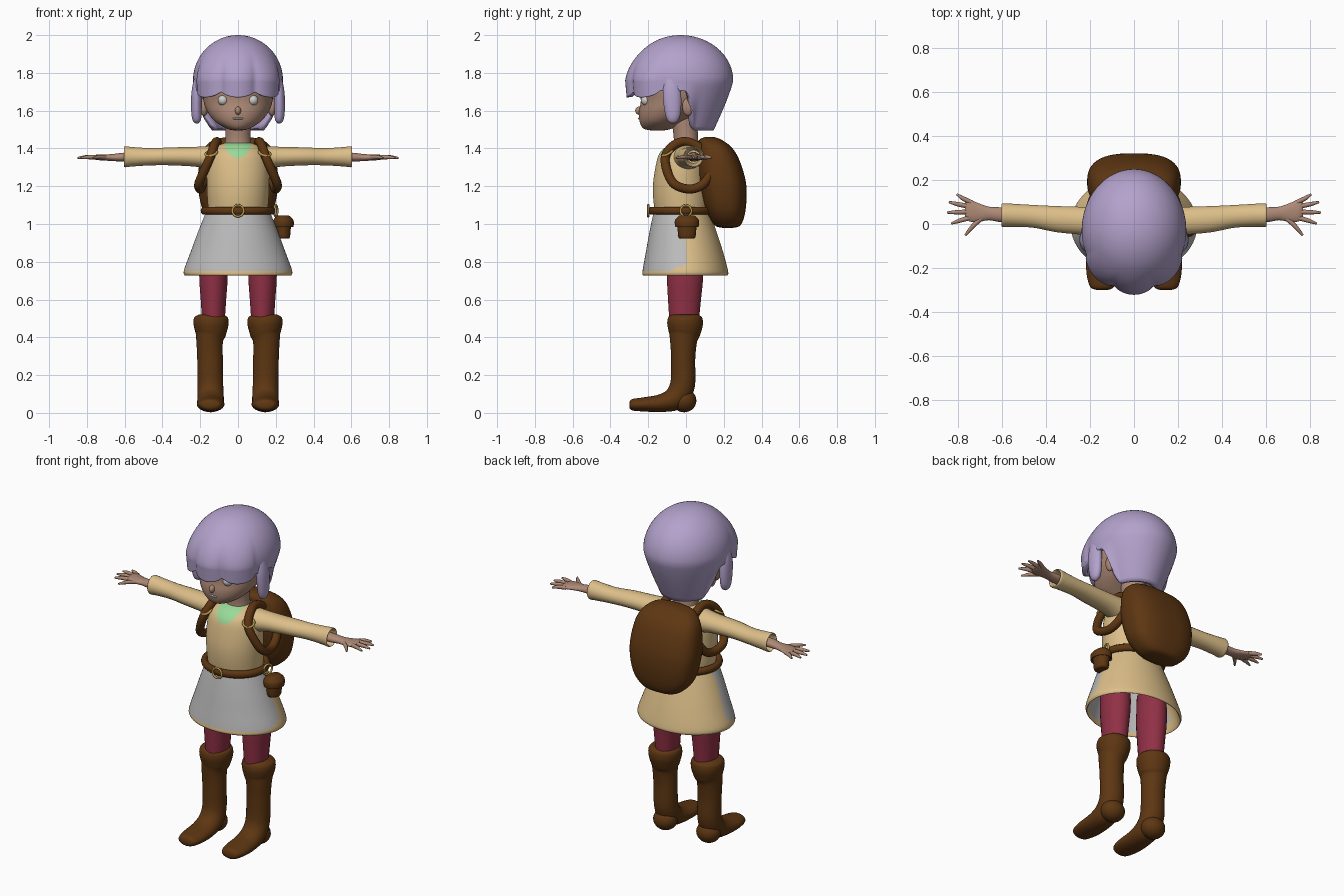
import bpy, bmesh, math
from mathutils import Vector

if "Cube" in bpy.data.objects:
    bpy.data.objects.remove(bpy.data.objects["Cube"])


def material(name, *rgb):
    m = bpy.data.materials.new(name)
    m.use_nodes = True
    m.diffuse_color = (*rgb, 1)
    m.node_tree.nodes["Principled BSDF"].inputs["Base Color"].default_value = (*rgb, 1)
    return m


SKIN = material("skin", .42, .25, .18)
LILAC = material("lilac hair", .45, .36, .6)
TAN = material("tan cloth", .72, .52, .25)
GREY = material("pale grey cloth", .5, .5, .5)
GREEN = material("green cloth", .32, .7, .32)
BROWN = material("brown leather", .11, .037, .006)
RED = material("red cloth", .28, .03, .06)
GOLD = material("gold metal", .5, .32, .07)
WHITE = material("eye white", .6, .6, .6)
X, Y, Z = Vector((1, 0, 0)), Vector((0, 1, 0)), Vector((0, 0, 1))
made = []


def finish(name, bm, mat, mat2=None, rule=None):
    bmesh.ops.recalc_face_normals(bm, faces=bm.faces)
    for f in bm.faces:
        f.smooth = True
        if rule and rule(f.calc_center_median()):
            f.material_index = 1
    me = bpy.data.meshes.new(name)
    bm.to_mesh(me)
    bm.free()
    for m in (mat, mat2):
        if m:
            me.materials.append(m)
    ob = bpy.data.objects.new(name, me)
    bpy.context.collection.objects.link(ob)
    made.append(ob)
    return ob


def spline(pts, steps):
    """Catmull-Rom interpolation of tuples of any length."""
    p = [pts[0], *pts, pts[-1]]
    out = []
    for i in range(1, len(p) - 2):
        for k in range(steps):
            t = k / steps
            out.append([.5 * (2*b + (c-a)*t + (2*a-5*b+4*c-d)*t*t + (3*b-a-3*c+d)*t**3)
                        for a, b, c, d in zip(*p[i-1:i+3])])
    return out + [list(pts[-1])]


def sweep(name, pts, mat, side=X, axis=None, n=24, steps=5, power=1, mat2=None, rule=None):
    """Loft ellipses (x, y, z, radius along side, other radius) along a path."""
    rows = spline(pts, steps)
    bm = bmesh.new()
    rings = []
    for i, r in enumerate(rows):
        c = Vector(r[:3])
        t = axis or (Vector(rows[min(i+1, len(rows)-1)][:3])
                     - Vector(rows[max(i-1, 0)][:3])).normalized()
        u = (side - t * side.dot(t)).normalized()
        v = t.cross(u)
        ring = []
        for k in range(n):
            a = math.tau * (k + .5) / n
            ca, sa = (math.copysign(abs(w)**power, w) for w in (math.cos(a), math.sin(a)))
            ring.append(bm.verts.new(c + u * ca * max(r[3], .001) + v * sa * max(r[4], .001)))
        rings.append(ring)
    for a, b in zip(rings, rings[1:]):
        for k in range(n):
            bm.faces.new((a[k], a[(k+1) % n], b[(k+1) % n], b[k]))
    bm.faces.new(rings[0])
    bm.faces.new(rings[-1])
    return finish(name, bm, mat, mat2, rule)


def column(name, rings, mat, x=0, **kw):
    """Stack of level ellipses given as (z, centre y, rx, ry)."""
    return sweep(name, [(x, cy, z, rx, ry) for z, cy, rx, ry in rings], mat, axis=Z, **kw)


def ball(name, loc, size, mat):
    bm = bmesh.new()
    bmesh.ops.create_uvsphere(bm, u_segments=24, v_segments=14, radius=1)
    ob = finish(name, bm, mat)
    ob.location, ob.scale = loc, size
    return ob


def ring(name, loc, major, minor, mat, rot=(0, 0, 0), scale=(1, 1, 1)):
    bpy.ops.mesh.primitive_torus_add(location=loc, rotation=rot, major_radius=major,
                                     minor_radius=minor, major_segments=40, minor_segments=10)
    ob = bpy.context.object
    ob.name, ob.scale = name, scale
    ob.data.materials.append(mat)
    made.append(ob)


# Head, neck and face
column("head", [(1.495, -.15, .02, .03), (1.505, -.15, .06, .075), (1.54, -.13, .118, .115),
                (1.59, -.085, .16, .165), (1.65, -.05, .183, .19), (1.75, -.04, .19, .2),
                (1.87, -.03, .13, .15), (1.92, -.03, .03, .03)], SKIN, n=40)
column("neck", [(1.37, .0, .08, .075), (1.45, .0, .068, .065), (1.56, -.01, .07, .07)], SKIN)
ball("nose", (0, -.247, 1.6), (.016, .022, .022), SKIN)
ball("mouth", (0, -.245, 1.558), (.03, .009, .006), WHITE)

# Hair cap: bangs in three lobes in front, long at the back
bm = bmesh.new()
N, M = 120, 30
rows = []
for j in range(M + 1):
    row = []
    for i in range(N):
        a = math.tau * i / N
        deg = abs((math.degrees(a) + 180) % 360 - 180)
        lobe = abs(math.cos(math.pi * deg / 44))**.6 if deg < 66 else 0
        k = min(1, max(0, (deg - 95) / 20))
        back = k * k * (3 - 2 * k)
        bottom = 1.705 - .035 * lobe - .21 * back
        t = j / M
        if t < .6:
            e = t / .6 * math.pi / 2
            z, r = 1.76 + .24 * math.cos(e), math.sin(e)
        else:
            z = 1.76 + (bottom - 1.76) * (t - .6) / .4
            d = (1.76 - z) / .27
            r = 1 - .38 * d**1.2 * back - .08 * d * (1 - back)
        r = max(r, .002) * (1 + .09 * lobe * min(1, max(0, (1.92 - z) / .16)))
        depth = .268 if math.cos(a) > 0 else .28
        row.append(bm.verts.new((.238 * r * math.sin(a), -.03 - depth * r * math.cos(a), z)))
    rows.append(row)
for a, b in zip(rows, rows[1:]):
    for i in range(N):
        bm.faces.new((a[i], b[i], b[(i+1) % N], a[(i+1) % N]))
bm.faces.new(rows[0])
hair = finish("hair", bm, LILAC)
thick = hair.modifiers.new("thickness", "SOLIDIFY")
thick.thickness, thick.offset = .03, -1

# Dress with a green neckline
column("dress_top", [(1.0, -.02, .15, .13), (1.1, -.025, .16, .145), (1.2, -.03, .165, .145),
                     (1.3, -.027, .164, .135), (1.37, -.022, .15, .12), (1.41, -.012, .115, .092),
                     (1.43, 0, .07, .065)], TAN, n=64, steps=8, mat2=GREEN,
       rule=lambda c: c.y < 0 and (c.x / .07)**2 + ((1.43 - c.z) / .08)**2 < 1)
# Hollow skirt with an apron over its front half
column("skirt", [(1.08, -.022, .16, .14), (1.05, -.022, .175, .152), (.95, -.015, .215, .18),
                 (.85, -.008, .252, .205), (.76, -.004, .285, .225), (.733, -.004, .285, .227),
                 (.738, -.004, .272, .215), (.85, -.008, .238, .19), (1.0, -.02, .17, .14)],
       TAN, n=64, steps=6, mat2=GREY,
       rule=lambda c: c.y < -.005 and c.z > .752 + .03 * max(0, 1 + c.y / .1)
       and math.hypot(c.x / (.16 + (1.08 - c.z) * .36), (c.y + .01) / (.137 + (1.08 - c.z) * .26)) > .9)

# Belt, backpack and buckle rings
ring("belt", (0, -.022, 1.07), 1, .11, BROWN, scale=(.178, .16, .2))
ring("belt_buckle", (0, -.2, 1.07), .03, .006, GOLD, rot=(math.pi / 2, 0, 0))
ring("belt_side_ring", (.2, 0, 1.07), .03, .006, GOLD, rot=(math.pi / 2, 0, 1.3))
column("backpack", [(.98, .22, .05, .03), (.995, .22, .12, .07), (1.07, .21, .185, .105),
                    (1.2, .195, .212, .125), (1.32, .175, .205, .115), (1.4, .155, .18, .092),
                    (1.445, .13, .13, .06), (1.46, .125, .06, .025)], BROWN, n=48, power=.75)
column("belt_pouch", [(.922, .005, .02, .025), (.93, .005, .035, .045), (.99, .005, .042, .052),
                      (.985, .005, .054, .062), (1.02, .005, .054, .064), (1.045, .005, .03, .04)],
       BROWN, x=.24)

# Everything that comes in pairs
for s, w in ((1, "left"), (-1, "right")):
    ball(w + "_eye", (s * .08, -.212, 1.655), (.027, .027, .027), WHITE)
    ball(w + "_ear", (s * .18, .01, 1.62), (.022, .03, .048), SKIN)
    sweep(w + "_hair_lock", [(s * .205, -.08, 1.8, .03, .02), (s * .218, -.075, 1.7, .048, .028),
                             (s * .22, -.07, 1.6, .044, .028), (s * .218, -.07, 1.55, .03, .022),
                             (s * .216, -.07, 1.532, .008, .006)], LILAC, side=Y)
    sweep(w + "_sleeve", [(s * x, y, z, ry, rz) for x, y, z, ry, rz in (
        (.08, .0, 1.345, .08, .075), (.2, .012, 1.355, .066, .055), (.35, .022, 1.358, .06, .048),
        (.46, .035, 1.356, .052, .046), (.56, .04, 1.356, .053, .052), (.597, .04, 1.356, .054, .056),
        (.594, .04, 1.356, .045, .047), (.5, .04, 1.356, .035, .035))], TAN, side=Y, axis=X)
    sweep(w + "_forearm_and_palm", [(s * x, y, z, ry, rz) for x, y, z, ry, rz in (
        (.48, .04, 1.356, .03, .026), (.6, .042, 1.354, .034, .024), (.66, .048, 1.352, .031, .019),
        (.71, .052, 1.352, .044, .016), (.75, .062, 1.353, .05, .014), (.768, .066, 1.353, .035, .008))],
        SKIN, side=Y, axis=X)
    for f, (x0, y0, x1, y1) in {"thumb": (.69, .03, .768, -.052), "index_finger": (.74, .03, .832, .002),
                                "middle_finger": (.75, .055, .85, .052), "ring_finger": (.75, .08, .842, .1),
                                "little_finger": (.74, .098, .806, .135)}.items():
        mid = ((x0 + x1) / 2 + .005, (y0 + y1) / 2)
        sweep(w + "_" + f, [(s * x0, y0, 1.352, .012, .011), (s * mid[0], mid[1], 1.354, .011, .01),
                            (s * x1, y1, 1.35, .005, .005)], SKIN, side=Z, n=10)
    # Shoulder strap and its ring
    sweep(w + "_strap", [(s * x, y, z, .024, .024) for x, y, z in (
        (.11, .1, 1.39), (.11, .01, 1.435), (.125, -.06, 1.42), (.145, -.108, 1.36), (.18, -.1, 1.28),
        (.208, -.06, 1.21), (.2, .02, 1.185), (.19, .09, 1.21), (.17, .14, 1.28))], BROWN, side=X, n=14)
    ring(w + "_strap_ring", (s * .142, -.1, 1.375), .03, .007, GOLD, rot=(.45, s * .25, 0))
    # Leg and boot
    column(w + "_leg", [(.9, -.005, .07, .095), (.73, -.005, .076, .097), (.6, -.008, .068, .088),
                        (.48, -.01, .06, .078)], RED, x=s * .13)
    sweep(w + "_boot", [(s * x, y, z, rx, ry) for x, y, z, rx, ry in (
        (.145, -.3, .043, .025, .014), (.145, -.285, .043, .055, .03), (.145, -.22, .045, .072, .038),
        (.145, -.13, .052, .072, .048), (.145, -.055, .08, .07, .064), (.146, -.018, .15, .068, .066),
        (.148, -.015, .28, .068, .064), (.15, -.013, .38, .071, .072), (.145, -.008, .425, .083, .085),
        (.143, -.005, .47, .093, .095), (.143, -.005, .505, .089, .09), (.143, -.005, .52, .065, .07))],
        BROWN, n=28)
    ball(w + "_boot_heel", (s * .145, -.01, .065), (.07, .065, .062), BROWN)

# Smooth shading with sharp edges kept
bpy.ops.object.select_all(action="DESELECT")
for ob in made:
    ob.select_set(True)
bpy.context.view_layer.objects.active = made[0]
bpy.ops.object.shade_smooth_by_angle(angle=math.radians(50))
